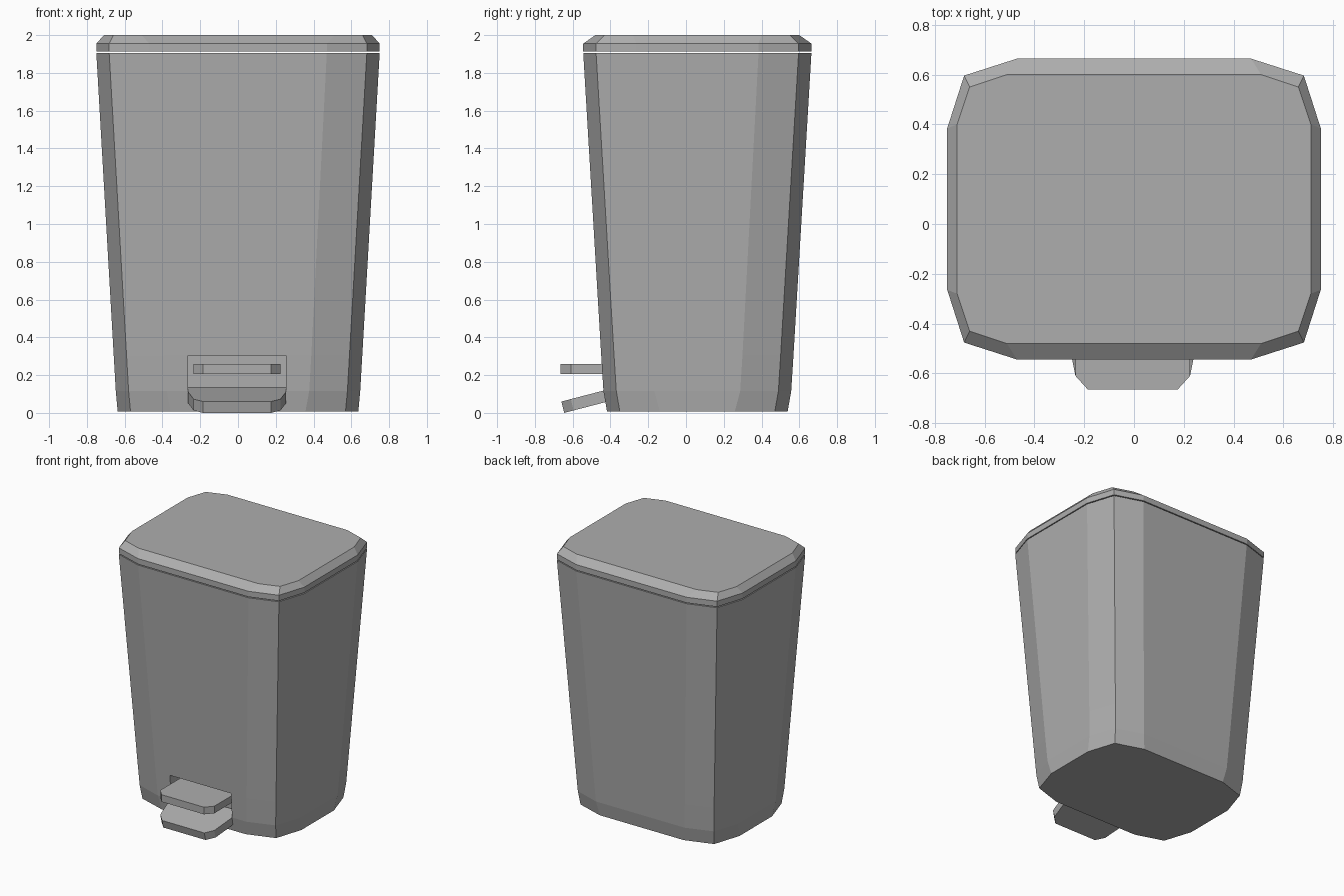
import bpy, bmesh

if "Cube" in bpy.data.objects:
    bpy.data.objects.remove(bpy.data.objects["Cube"])

CY = 0.06    # centre of the bin in y (pedals stick out at the front)
CX = -0.005  # centre of the pedals in x

grey = bpy.data.materials.new("dark_grey")
grey.diffuse_color = (0.42, 0.42, 0.42, 1)
grey.use_nodes = True
grey.node_tree.nodes["Principled BSDF"].inputs["Base Color"].default_value = grey.diffuse_color


def make_object(name, bm):
    bmesh.ops.recalc_face_normals(bm, faces=bm.faces)
    mesh = bpy.data.meshes.new(name)
    bm.to_mesh(mesh)
    bm.free()
    mesh.materials.append(grey)
    obj = bpy.data.objects.new(name, mesh)
    bpy.context.collection.objects.link(obj)
    return obj


def rounded_ring(z, hx, hy, corner, mid):
    """Rectangle with two-segment corners, counter-clockwise."""
    quarter = [(hx, hy - corner), (hx - mid, hy - mid), (hx - corner, hy)]
    pts = []
    for sx, sy in ((1, 1), (-1, 1), (-1, -1), (1, -1)):
        q = quarter if sx * sy > 0 else quarter[::-1]
        pts += [(sx * x, CY + sy * y, z) for x, y in q]
    return pts


def loft(name, rings):
    """Skin a stack of rings and cap both ends."""
    bm = bmesh.new()
    loops = [[bm.verts.new(p) for p in ring] for ring in rings]
    n = len(loops[0])
    for a, b in zip(loops, loops[1:]):
        for i in range(n):
            j = (i + 1) % n
            bm.faces.new((a[i], a[j], b[j], b[i]))
    bm.faces.new(loops[0][::-1])
    bm.faces.new(loops[-1])
    return make_object(name, bm)


def pedal(name, half, height, down):
    """Symmetric slab: half outline (x, y), top height as function of y."""
    outline = half + [(-x, y) for x, y in reversed(half)]
    top = [(CX + x, y, height(y)) for x, y in outline]
    bottom = [(x, y + down[0], z + down[1]) for x, y, z in top]
    return loft(name, [bottom, top])


# Tapered body
body = loft("bin_body", [
    rounded_ring(0.007, 0.637, 0.478, 0.28, 0.068),
    rounded_ring(0.115, 0.647, 0.497, 0.27, 0.068),
    rounded_ring(0.305, 0.658, 0.509, 0.27, 0.068),
    rounded_ring(1.905, 0.75, 0.604, 0.28, 0.068),
])

# Pedal slot cut into the front
bm = bmesh.new()
bmesh.ops.create_cube(bm, size=1)
bmesh.ops.scale(bm, verts=bm.verts, vec=(0.52, 0.3, 0.19))
bmesh.ops.translate(bm, verts=bm.verts, vec=(CX, -0.48, 0.21))
cutter = make_object("slot_cutter", bm)
cutter.hide_render = True
cutter.hide_viewport = True
slot = body.modifiers.new("pedal_slot", 'BOOLEAN')
slot.operation = 'DIFFERENCE'
slot.solver = 'EXACT'
slot.object = cutter

# Lid with bevelled rim, floating just above the body
loft("lid", [
    rounded_ring(1.912, 0.75, 0.604, 0.28, 0.068),
    rounded_ring(1.955, 0.75, 0.604, 0.28, 0.068),
    rounded_ring(2.0, 0.71, 0.54, 0.20, 0.05),
])

# Flat upper pedal
pedal("upper_pedal",
      [(0.23, -0.30), (0.23, -0.61), (0.18, -0.665)],
      lambda y: 0.26, (0, -0.055))

# Sloping lower pedal
pedal("lower_pedal",
      [(0.26, -0.36), (0.26, -0.46), (0.23, -0.61), (0.18, -0.66)],
      lambda y: 0.06 + (y + 0.66) * 0.26, (0.015, -0.06))
